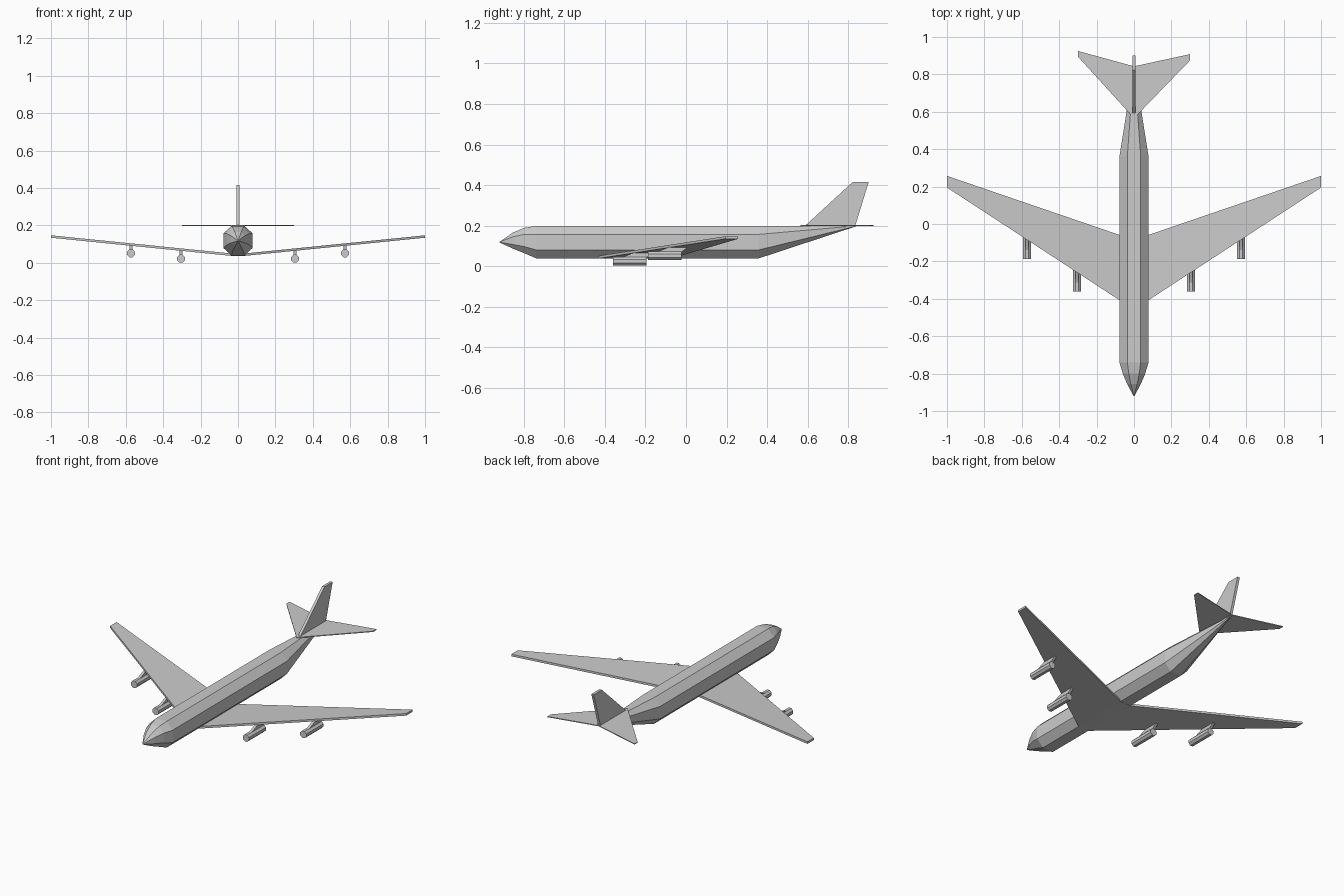
import bpy
from math import cos, sin, pi

if "Cube" in bpy.data.objects:
    bpy.data.objects.remove(bpy.data.objects["Cube"])


def mesh_object(name, verts, faces):
    mesh = bpy.data.meshes.new(name)
    mesh.from_pydata(verts, [], faces)
    mesh.update()
    obj = bpy.data.objects.new(name, mesh)
    bpy.context.collection.objects.link(obj)
    return obj


def loft(name, rings):
    """Skin a list of equal-sized rings and cap both ends."""
    n = len(rings[0])
    faces = [(k * n + i, k * n + (i + 1) % n, (k + 1) * n + (i + 1) % n, (k + 1) * n + i)
             for k in range(len(rings) - 1) for i in range(n)]
    last = (len(rings) - 1) * n
    faces += [tuple(reversed(range(n))), tuple(range(last, last + n))]
    obj = mesh_object(name, [v for r in rings for v in r], faces)
    import bmesh
    bm = bmesh.new()
    bm.from_mesh(obj.data)
    bmesh.ops.recalc_face_normals(bm, faces=bm.faces)
    bm.to_mesh(obj.data)
    bm.free()
    return obj


def blade(name, stations, thick):
    """Flying surface from (x, leading y, trailing y, bottom z) stations."""
    return loft(name, [[(x, a, z), (x, b, z), (x, b, z + thick), (x, a, z + thick)]
                       for x, a, b, z in stations])


def plate(name, profile, x, half):
    """Vertical plate from a (y, z) profile, centred on x."""
    return loft(name, [[(x + s * half, y, z) for y, z in profile] for s in (-1, 1)])


# Fuselage: octagonal tube, sections as (y, half width, bottom z, top z)
sections = [(-0.92, 0.002, 0.116, 0.12), (-0.855, 0.037, 0.086, 0.165),
            (-0.80, 0.060, 0.064, 0.188), (-0.74, 0.078, 0.038, 0.198),
            (0.36, 0.078, 0.038, 0.198), (0.84, 0.002, 0.196, 0.199)]
octagon = [(0.46, 0), (1, 0.26), (1, 0.74), (0.46, 1),
           (-0.46, 1), (-1, 0.74), (-1, 0.26), (-0.46, 0)]
loft("fuselage", [[(w * u, y, lo + (hi - lo) * v) for u, v in octagon]
                  for y, w, lo, hi in sections])

# Main wing with raised tips
tip, root = (0.195, 0.257, 0.134), (-0.435, -0.073, 0.037)
blade("wing", [(-1, *tip), (-0.035, *root), (0.035, *root), (1, *tip)], 0.013)

# Tailplane and fin
blade("tailplane", [(-0.3, 0.895, 0.925, 0.198), (0, 0.565, 0.843, 0.198),
                    (0.3, 0.875, 0.908, 0.198)], 0.005)
plate("tail_fin", [(0.585, 0.196), (0.835, 0.196), (0.902, 0.415), (0.823, 0.415)], 0, 0.008)

# Engines and pylons, two on each side
for label, x, y, z in (("inner", 0.305, -0.36, 0.0227), ("outer", 0.572, -0.187, 0.05)):
    wing_z = 0.042 + (x - 0.035) * 0.1005
    for side, s in (("right", 1), ("left", -1)):
        ring = [(s * x + 0.0225 * cos((i + 0.5) * pi / 4), 0.0225 * sin((i + 0.5) * pi / 4) + z)
                for i in range(8)]
        loft(f"{label}_engine_{side}", [[(px, yy, pz) for px, pz in ring]
                                        for yy in (y, y + 0.165)])
        plate(f"{label}_pylon_{side}",
              [(y + 0.04, z + 0.018), (y + 0.163, z + 0.018),
               (y + 0.20, wing_z), (y + 0.11, wing_z)], s * x, 0.008)
